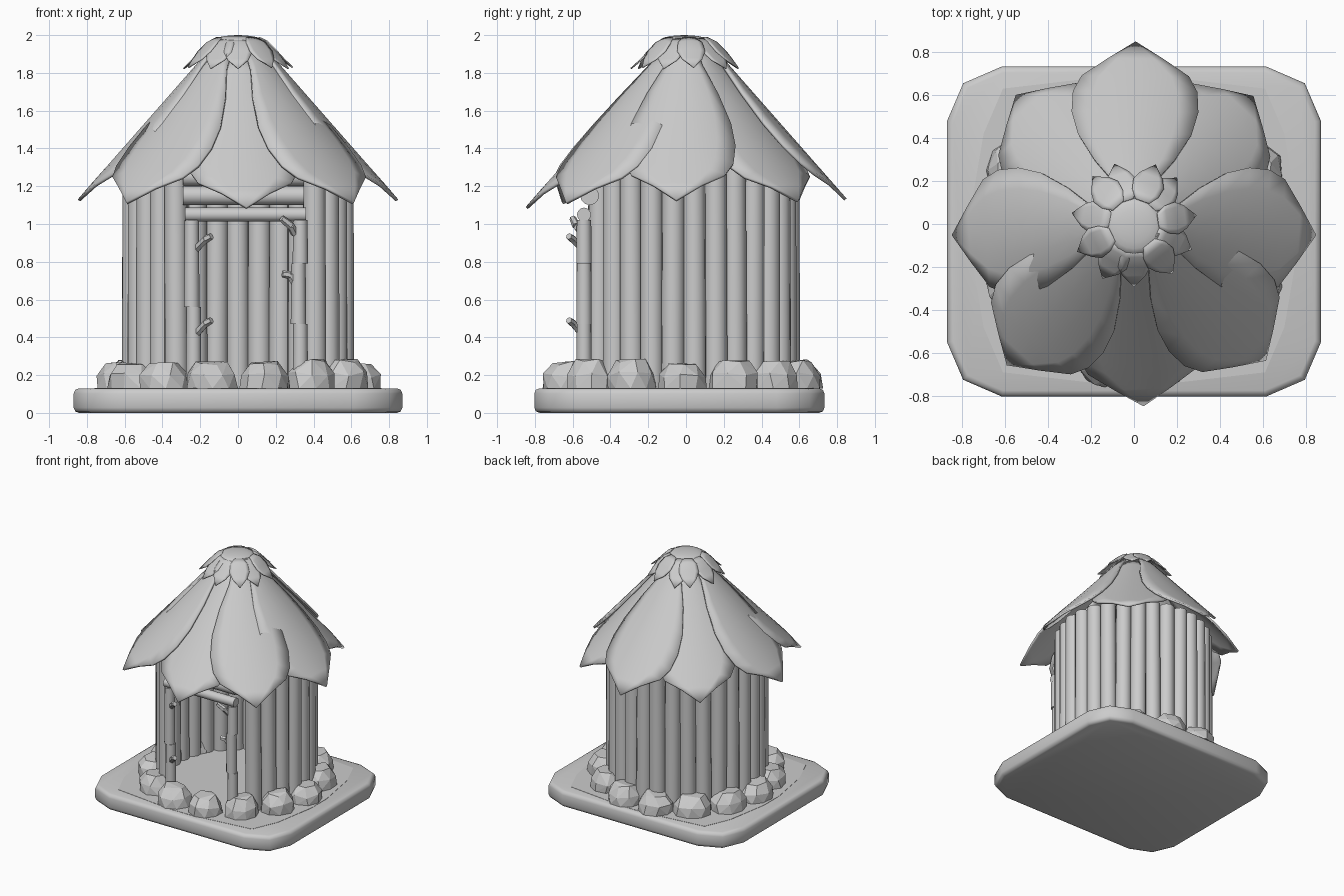
import bpy, bmesh, math, random
from mathutils import Vector, Matrix

random.seed(4)
cube = bpy.data.objects.get("Cube")
if cube:
    bpy.data.objects.remove(cube, do_unlink=True)

GREY = bpy.data.materials.new("plain_grey")
GREY.use_nodes = True
GREY.diffuse_color = (0.6, 0.6, 0.6, 1)
for node in GREY.node_tree.nodes:
    if node.type == 'BSDF_PRINCIPLED':
        node.inputs["Base Color"].default_value = (0.6, 0.6, 0.6, 1)


def finish(name, bm, smooth=None):
    """Turn a bmesh into a named object, smoothed below the given angle."""
    mesh = bpy.data.meshes.new(name)
    bm.to_mesh(mesh)
    bm.free()
    mesh.materials.append(GREY)
    obj = bpy.data.objects.new(name, mesh)
    bpy.context.collection.objects.link(obj)
    if smooth:
        bpy.ops.object.select_all(action='DESELECT')
        obj.select_set(True)
        bpy.context.view_layer.objects.active = obj
        bpy.ops.object.shade_smooth_by_angle(angle=math.radians(smooth))
    return obj


def around(angle, r, side=0.0, z=0.0, cy=0.0):
    """Point at an angle from the front, moved sideways along the tangent."""
    out = Vector((math.sin(angle), -math.cos(angle), 0))
    along = Vector((math.cos(angle), math.sin(angle), 0))
    return out * r + along * side + Vector((0, cy, z))


def pole(name, start, end, r1, r2=None, sides=12):
    """Round log between two points."""
    start, end = Vector(start), Vector(end)
    axis = end - start
    bm = bmesh.new()
    bmesh.ops.create_cone(bm, cap_ends=True, segments=sides, radius1=r1,
                          radius2=r1 if r2 is None else r2, depth=axis.length)
    turn = axis.to_track_quat('Z', 'Y').to_matrix().to_4x4()
    bm.transform(Matrix.Translation((start + end) / 2) @ turn)
    return finish(name, bm, 40)


def slab(name, outline, z0, z1, smooth=None):
    """Flat plate from an outline."""
    bm = bmesh.new()
    face = bm.faces.new([bm.verts.new((x, y, z0)) for x, y in outline])
    new = bmesh.ops.extrude_face_region(bm, geom=[face])["geom"]
    bmesh.ops.translate(bm, vec=(0, 0, z1 - z0),
                        verts=[g for g in new if isinstance(g, bmesh.types.BMVert)])
    bmesh.ops.recalc_face_normals(bm, faces=bm.faces)
    return finish(name, bm, smooth)


def mirrored(quarter, cy):
    """Outline with both mirror symmetries from one quarter."""
    half = quarter + [(-x, y) for x, y in reversed(quarter)]
    pts = half + [(-x, -y) for x, y in half]
    return [(x, y + cy) for x, y in pts]


def petal(name, rows, degrees, slope, thick):
    """Pointed leaf lying on a cone; rows are radius, height, half width."""
    angle = math.radians(degrees)
    bm = bmesh.new()
    grid = []
    for r, z, w in rows:
        row = []
        for i in range(7):
            s = w * (i - 3) / 3
            drop = slope * (math.hypot(r, s) - r)
            row.append(bm.verts.new(around(angle, r, s, z - drop)))
        grid.append(row)
    for a, b in zip(grid, grid[1:]):
        for i in range(6):
            bm.faces.new((a[i], a[i + 1], b[i + 1], b[i]))
    bmesh.ops.remove_doubles(bm, verts=bm.verts, dist=0.0005)
    for f in bm.faces:
        f.normal_update()
        if f.normal.z < 0:
            f.normal_flip()
    obj = finish(name, bm, 40)
    mod = obj.modifiers.new("thickness", 'SOLIDIFY')
    mod.thickness = thick
    mod.offset = -1


# Base plate with a soft rim, and the thin ground patch on it
base = slab("base_plate", mirrored([(0.87, 0.515), (0.795, 0.69), (0.615, 0.768)], -0.035), 0, 0.13, 100)
bevel = base.modifiers.new("rim", 'BEVEL')
bevel.width = 0.028
bevel.segments = 2
bevel.limit_method = 'ANGLE'
bevel.angle_limit = math.radians(60)
slab("ground_patch", mirrored([(0.76, 0.1), (0.7, 0.45), (0.61, 0.66), (0.1, 0.72)], -0.03), 0.128, 0.132)

# Ring of wall logs, open at the doorway
for i in range(30):
    deg = i * 12
    if deg <= 36 or deg > 324:
        continue
    a = math.radians(deg)
    r = 0.55 + random.uniform(-0.006, 0.006)
    pole("wall_log", around(a, r, 0, 0.12, -0.012),
         around(a, r, random.uniform(-0.006, 0.006), 1.3, -0.012), 0.063, 0.06)

# Rough foundation stones, widest near the ground
for i in range(14):
    a = math.tau * (i + 0.5) / 14
    wide, deep = random.uniform(0.132, 0.15), random.uniform(0.12, 0.135)
    tall = random.uniform(0.138, 0.155)
    bm = bmesh.new()
    for count, scale, h in ((9, 1, 0), (8, 0.97, 0.55), (6, 0.62, 1)):
        spin = random.random()
        for k in range(count):
            t = math.tau * (k + spin) / count
            s = scale * random.uniform(0.93, 1.03)
            up = h + (random.uniform(-0.14, 0.02) if h else 0)
            bm.verts.new(around(a, 0.625 + deep * s * math.cos(t),
                                wide * s * math.sin(t), 0.13 + tall * up, -0.02))
    bmesh.ops.convex_hull(bm, input=bm.verts)
    bmesh.ops.recalc_face_normals(bm, faces=bm.faces)
    finish("foundation_stone", bm)

# Door posts, each built from slightly shifted lengths
for name, x, joints in (("right_door_post", -0.24, (0.13, 0.56, 1.02)),
                        ("left_door_post", 0.325, (0.13, 0.47, 0.79, 1.02))):
    for k, (z0, z1) in enumerate(zip(joints, joints[1:])):
        shift = 0.005 * (-1) ** k
        pole(name, (x + shift, -0.54, z0), (x + shift, -0.54, z1), 0.041, 0.038)

# Logs over the doorway
pole("door_lintel", (-0.28, -0.54, 1.05), (0.36, -0.54, 1.05), 0.037)
pole("upper_lintel", (-0.29, -0.51, 1.15), (0.35, -0.51, 1.15), 0.05)
pole("top_lintel", (-0.29, -0.48, 1.25), (0.35, -0.48, 1.25), 0.05)

# Broken twigs on the posts: start, elbow, tip
for start, elbow, tip in (
        ((-0.22, -0.55, 0.87), (-0.17, -0.6, 0.92), (-0.14, -0.62, 0.935)),
        ((-0.22, -0.55, 0.42), (-0.17, -0.6, 0.475), (-0.14, -0.62, 0.49)),
        ((0.3, -0.54, 0.69), (0.275, -0.55, 0.73), (0.235, -0.56, 0.735)),
        ((0.3, -0.55, 0.95), (0.28, -0.58, 0.99), (0.23, -0.6, 1.03))):
    pole("twig", start, elbow, 0.022, 0.02, 6)
    pole("twig_tip", elbow, tip, 0.022, 0.018, 6)

# Roof petals: direction, tip radius, tip height, lift
shape = ((0, 0.06), (0.11, 0.1), (0.25, 0.19), (0.41, 0.265), (0.55, 0.295),
         (0.68, 0.29), (0.78, 0.25), (0.89, 0.13), (1, 0))
for degrees, reach, low, lift in (
        (3, 0.85, 1.105, -0.015), (44, 0.885, 1.11, 0.005), (86.5, 0.85, 1.1, 0.03),
        (137, 0.815, 1.12, 0.005), (179.5, 0.85, 1.1, 0.035), (222.5, 0.815, 1.12, 0.005),
        (273.5, 0.85, 1.1, 0.03), (318, 0.885, 1.11, 0.005)):
    slope = (1.93 - low) / (reach - 0.12)
    rows = [(0.12 + t * (reach - 0.12), 1.93 + lift - t * (1.93 - low), w) for t, w in shape]
    petal("roof_petal", rows, degrees, slope, 0.016)

# Crown: core, leaf collar and shallow cap
pole("roof_core", (0, 0, 1.76), (0, 0, 1.95), 0.23, 0.12, 16)
crown = ((0.115, 1.985, 0.035), (0.155, 1.965, 0.065), (0.2, 1.92, 0.075),
         (0.24, 1.875, 0.055), (0.295, 1.825, 0))
for i, degrees in enumerate((0, 38, 66, 98, 137, 160, 198, 221, 260, 296, 330)):
    petal("crown_leaf", [(r, z + 0.006 * (i % 2), w) for r, z, w in crown], degrees, 0.7, 0.008)
bm = bmesh.new()
bmesh.ops.create_uvsphere(bm, u_segments=20, v_segments=10, radius=1)
bm.transform(Matrix.Translation((0, -0.01, 1.97)) @ Matrix.Diagonal((0.13, 0.13, 0.03, 1)))
finish("crown_cap", bm, 40)
